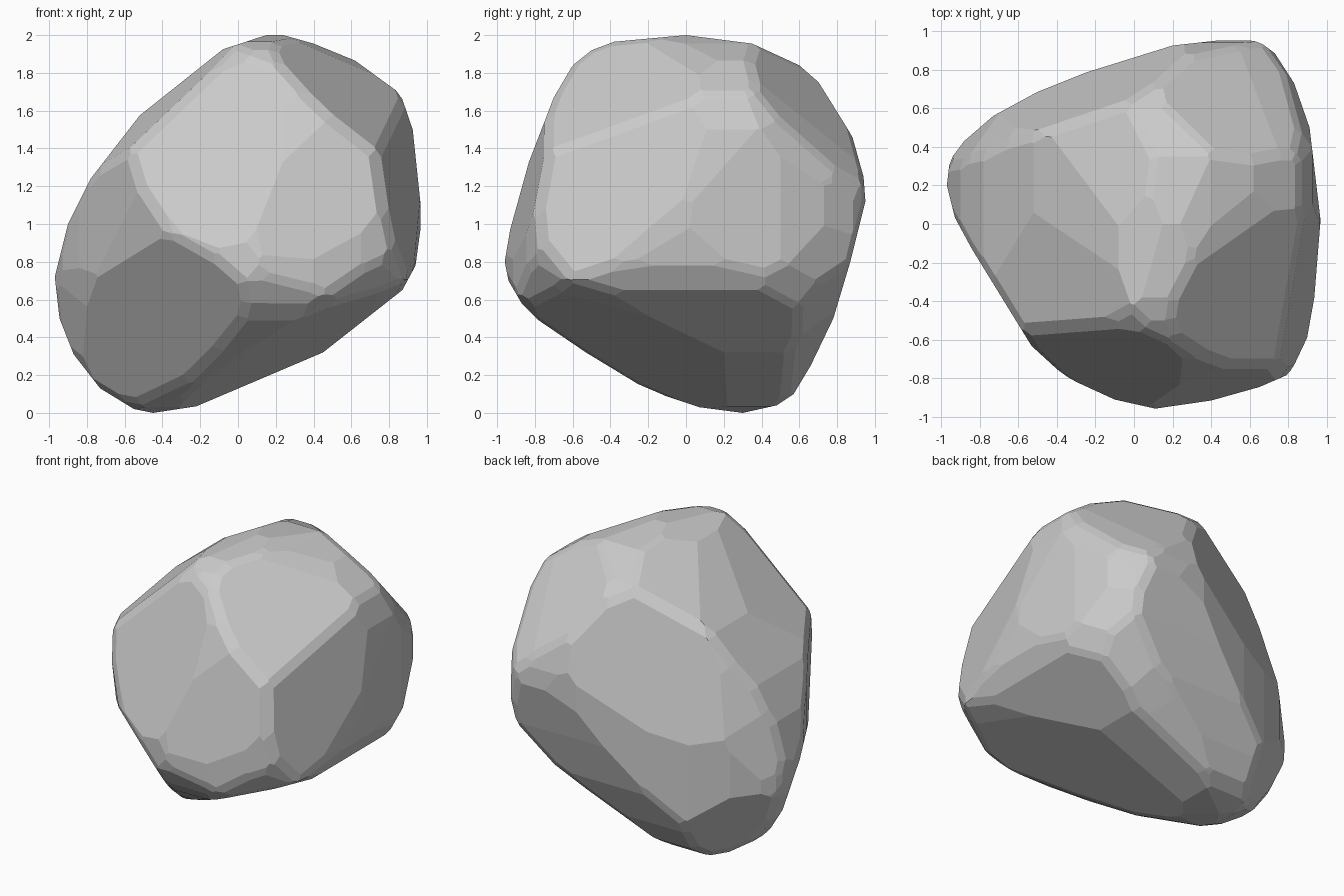
import bpy, bmesh
from math import sin, cos, radians
from mathutils import Vector

CENTRE = Vector((0, 0, 1))

# Outlines of the boulder seen from the front (x,z), right (y,z) and top (x,y)
FRONT = [(-.45, 0), (-.22, .035), (.45, .32), (.87, .65), (.94, .78), (.967, .98), (.965, 1.12),
         (.925, 1.5), (.86, 1.69), (.62, 1.865), (.4, 1.955), (.24, 2), (.15, 2), (-.08, 1.925), (-.52, 1.575),
         (-.78, 1.24), (-.9, 1), (-.97, .72), (-.945, .5), (-.87, .31), (-.73, .13), (-.55, .02)]
RIGHT = [(.3, 0), (.48, .04), (.57, .1), (.66, .25), (.78, .5), (.87, .8), (.95, 1.12), (.94, 1.25),
         (.87, 1.5), (.76, 1.7), (.6, 1.84), (.35, 1.955), (0, 2), (-.38, 1.965), (-.5, 1.92),
         (-.6, 1.84), (-.7, 1.67), (-.9, 1.15), (-.96, .8), (-.94, .7), (-.87, .58), (-.78, .49), (-.53, .32),
         (-.2, .12), (.07, .03)]
TOP = [(-.97, .2), (-.955, .33), (-.88, .43), (-.73, .56), (-.5, .685), (-.25, .785), (.2, .925),
       (.53, .962), (.65, .945), (.73, .885), (.83, .73), (.91, .5), (.967, .02), (.925, -.5),
       (.87, -.7), (.8, -.78), (.65, -.845), (.4, -.915), (.11, -.957), (-.1, -.91), (-.34, -.8),
       (-.53, -.65), (-.65, -.48), (-.84, -.13), (-.92, 0)]

# Outlines from three oblique directions, measured about the centre
FRONT_RIGHT = [(-.835, .26), (-.77, .35), (-.557, .576), (-.196, .79), (.35, .956), (.456, .943),
               (.64, .81), (1.063, .34), (1.095, .15), (1.02, -.215), (.93, -.373), (.74, -.513),
               (.53, -.633), (-.18, -.823), (-.335, -.81), (-.386, -.766), (-.73, -.285)]
BACK_LEFT = [(-1.108, -.06), (-1.07, .15), (-.96, .53), (-.835, .766), (-.71, .816), (-.013, 1.038),
             (.063, 1.05), (.196, 1.03), (.576, .69), (.785, .48), (.823, .247), (.785, -.165),
             (.696, -.544), (.589, -.86), (.494, -1.006), (.367, -1.095), (.158, -1.133),
             (-.013, -1.108), (-.2, -1.02), (-.614, -.72), (-.9, -.5), (-1.05, -.316)]
BACK_RIGHT = [(-1.114, -.05), (-1.05, .27), (-.823, .677), (-.6, .937), (-.41, 1.044), (-.108, 1.09),
              (.158, 1.05), (.348, .98), (.437, .918), (.614, .652), (.76, .316), (.873, -.03),
              (.95, -.46), (.918, -.633), (.823, -.79), (.665, -.905), (.443, -.937), (0, -.873),
              (-.57, -.728), (-.886, -.506), (-1.044, -.272)]

# Large chipped facets: three points on each, and how far to ease it outwards
FACETS = [
    ((.02, -.52, 1.93), (-.5, -.62, 1.28), (0, -.94, .86), .005),      # front
    ((.67, -.74, 1.38), (.8, -.8, 1), (.2, -.94, .8), .01),            # front right
    ((-.05, -.91, .8), (-.86, -.11, .69), (-.19, -.31, .17), .03),     # front left, low
    ((-.85, -.14, .75), (-.6, -.55, 1.26), (-.33, -.8, .86), .01),     # left front
    ((-.52, .1, 1.57), (-.1, -.2, 1.9), (-.5, -.5, 1.46), .01),        # left, upper
    ((-.55, .47, 1.5), (.1, .71, 1.74), (-.1, .83, 1), .01),           # back left
    ((.2, -.75, .45), (.45, .3, .32), (-.22, .25, .05), .02),          # underside
    ((.73, -.71, 1.37), (.9, .1, 1.51), (.945, -.15, .95), .02),       # right
    ((.14, -.46, 1.96), (.68, -.62, 1.46), (.73, 0, 1.73), .015),      # right, upper
    ((.31, .38, 1.96), (.87, .37, 1.67), (.77, .82, 1.27), .02),       # back right, upper
    ((.9, .6, .69), (.65, .9, .8), (.15, .7, .22), .01),               # back right, low
    ((-.9, .4, .65), (-.6, .6, .5), (-.5, .45, .05), .045),            # back left, low
]


def chip(bm, point, normal, ease=0.0):
    """Slice off everything outside a plane and close the cut."""
    normal = normal.normalized()
    if normal.dot(CENTRE - point) > 0:
        normal = -normal
    geom = bm.verts[:] + bm.edges[:] + bm.faces[:]
    bmesh.ops.bisect_plane(bm, geom=geom, dist=1e-5, plane_co=point + normal * ease,
                           plane_no=normal, clear_outer=True)
    rim = [e for e in bm.edges if e.is_boundary]
    if rim:
        bmesh.ops.edgeloop_fill(bm, edges=rim)


def chip_outline(bm, outline, azimuth, elevation, origin=CENTRE, ease=0.0):
    """Carve to an outline seen from a direction (azimuth 0 = front, 90 = right)."""
    a, e = radians(azimuth), radians(elevation)
    right = Vector((cos(a), sin(a), 0))
    view = Vector((sin(a) * cos(e), -cos(a) * cos(e), sin(e)))
    up = view.cross(right)
    pts = [origin + right * u + up * v for u, v in outline]
    for p, q in zip(pts, pts[1:] + pts[:1]):
        chip(bm, p, (q - p).cross(view), ease)


# Carve the boulder from a block
bm = bmesh.new()
bmesh.ops.create_cube(bm, size=3)
bmesh.ops.translate(bm, verts=bm.verts, vec=CENTRE)
ground = Vector((0, 0, 0))
chip_outline(bm, FRONT, 0, 0, ground)
chip_outline(bm, RIGHT, 90, 0, ground)
chip_outline(bm, TOP, 0, 90, ground)
chip_outline(bm, FRONT_RIGHT, 35, 25, ease=.025)
chip_outline(bm, BACK_LEFT, 215, 25, ease=.025)
chip_outline(bm, BACK_RIGHT, 145, -27, ease=.03)
for a, b, c, ease in FACETS:
    a, b, c = Vector(a), Vector(b), Vector(c)
    chip(bm, a, (b - a).cross(c - a), ease)

# Wear down the sharpest ridges
bmesh.ops.remove_doubles(bm, verts=bm.verts, dist=.002)
bmesh.ops.recalc_face_normals(bm, faces=bm.faces)
ridges = []
for e in bm.edges:
    if len(e.link_faces) == 2 and e.calc_length() > .05:
        angle = e.calc_face_angle(0)
        if angle > radians(28):
            n = (e.link_faces[0].normal + e.link_faces[1].normal).normalized()
            mid = (e.verts[0].co + e.verts[1].co) / 2
            ridges.append((mid - n * .1 * sin(angle / 2) ** 2, n))
for point, n in ridges:
    chip(bm, point, n)

bmesh.ops.remove_doubles(bm, verts=bm.verts, dist=.004)
bmesh.ops.recalc_face_normals(bm, faces=bm.faces)
mesh = bpy.data.meshes.new("boulder")
bm.to_mesh(mesh)
bm.free()
boulder = bpy.data.objects.new("boulder", mesh)
bpy.context.collection.objects.link(boulder)
